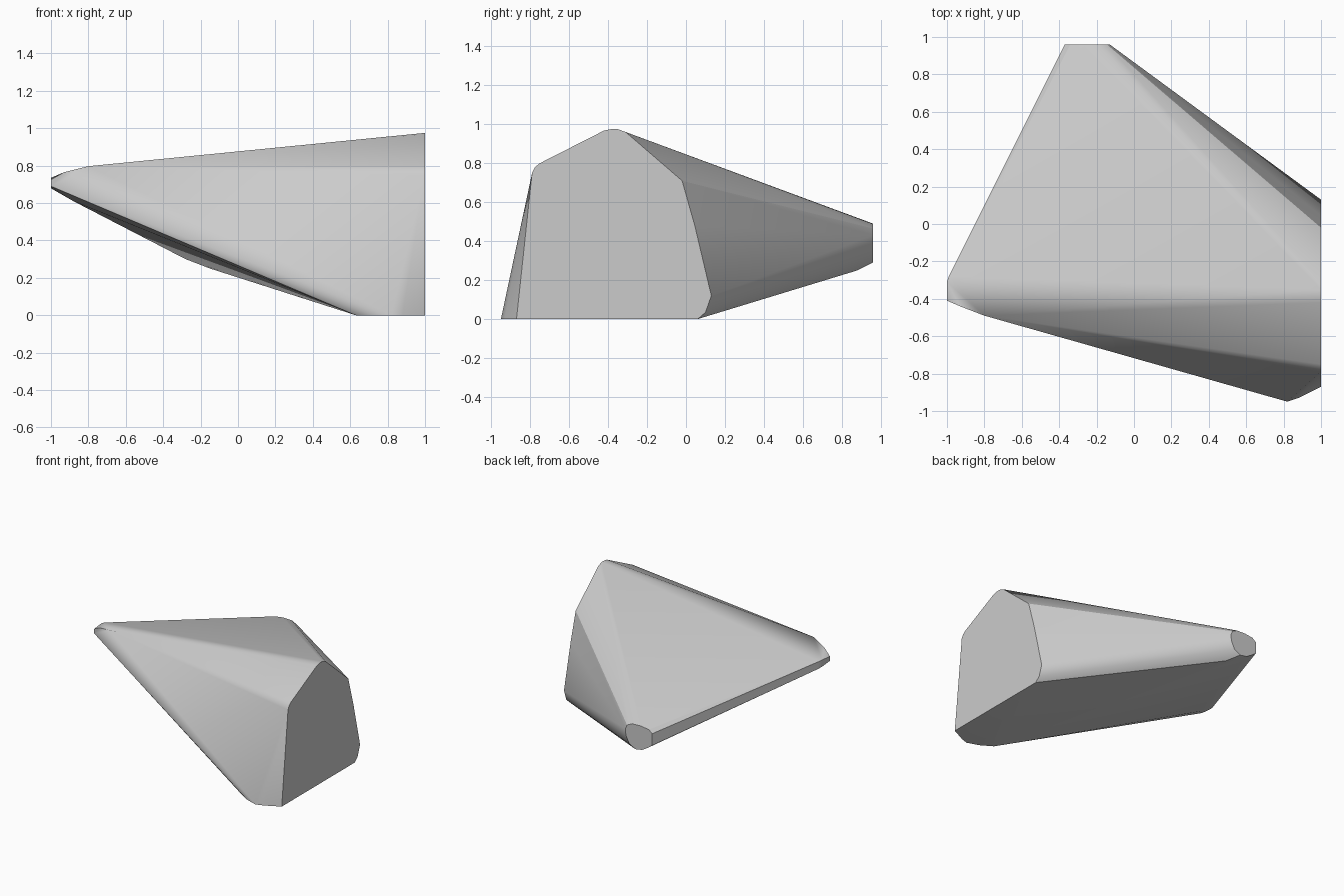
import bpy, bmesh, math

cube = bpy.data.objects.get("Cube")
if cube:
    bpy.data.objects.remove(cube, do_unlink=True)

# Plain stone grey
grey = bpy.data.materials.new("stone grey")
grey.use_nodes = True
colour = (0.6, 0.6, 0.6, 1)
grey.diffuse_color = colour
grey.node_tree.nodes["Principled BSDF"].inputs["Base Color"].default_value = colour

# Large flat side at x = 1, as (y, z)
side = [(-.87, 0), (-.79, .75), (-.775, .78), (-.75, .8), (-.42, .968), (-.385, .975),
        (-.35, .975), (-.31, .96), (-.02, .71), (.045, .48), (.13, .12), (.10, .035), (.06, 0)]
# Small flat end at the back, as (x, z)
end = [(-.37, .36), (-.37, .455), (-.34, .48), (-.27, .49), (-.19, .488), (-.145, .465),
       (-.13, .43), (-.135, .38), (-.165, .32), (-.22, .29), (-.28, .3), (-.33, .33)]
# Narrow tip and its shoulder
tip = [(-1, -.41, .69), (-1, -.41, .725), (-1, -.31, .735), (-.99, -.28, .73),
       (-1, -.31, .68), (-.985, -.27, .67), (-.88, -.3, .61),
       (-.93, -.44, .765), (-.8, -.49, .797)]
# Foot and underside
foot = [(.82, -.95, 0), (.88, -.93, 0), (.72, -.915, 0), (.63, -.86, 0), (-.15, .88, .25)]

points = [(1, y, z) for y, z in side] + [(x, .96, z) for x, z in end] + tip + foot

# Wrap the outlines in one convex body
bm = bmesh.new()
for p in points:
    bm.verts.new(p)
hull = bmesh.ops.convex_hull(bm, input=bm.verts)
loose = {g for g in hull["geom_interior"] + hull["geom_unused"]
         if isinstance(g, bmesh.types.BMVert)}
bmesh.ops.delete(bm, geom=list(loose), context="VERTS")
bmesh.ops.dissolve_limit(bm, angle_limit=math.radians(0.5), verts=bm.verts, edges=bm.edges)
bmesh.ops.recalc_face_normals(bm, faces=bm.faces)
mesh = bpy.data.meshes.new("rock_body")
bm.to_mesh(mesh)
bm.free()
mesh.materials.append(grey)

body = bpy.data.objects.new("rock_body", mesh)
bpy.context.collection.objects.link(body)
bpy.ops.object.select_all(action="DESELECT")
body.select_set(True)
bpy.context.view_layer.objects.active = body
bpy.ops.object.shade_smooth_by_angle(angle=math.radians(30))
